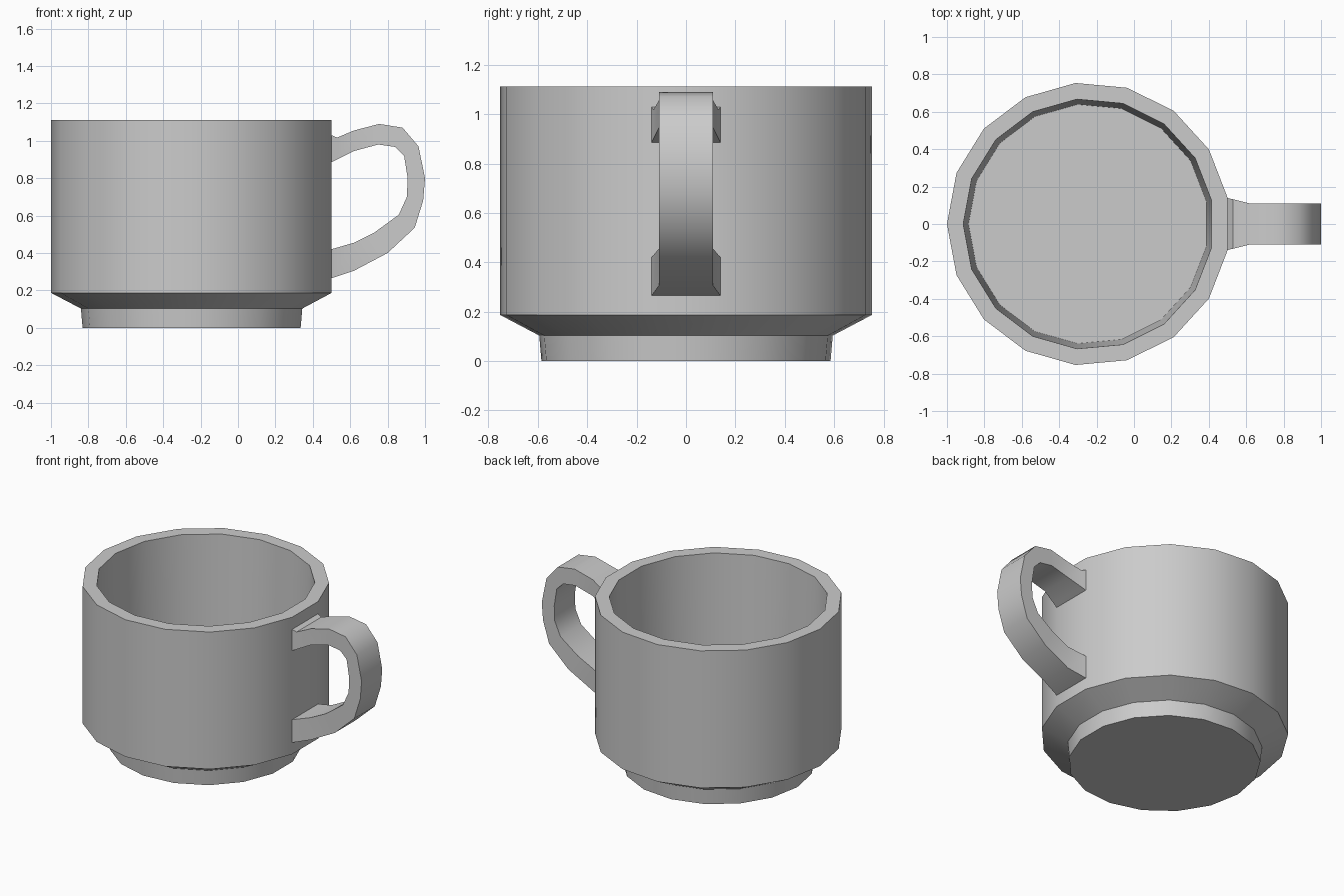
import bpy, bmesh
from math import pi, cos, sin, radians

if "Cube" in bpy.data.objects:
    bpy.data.objects.remove(bpy.data.objects["Cube"])

SIDES = 17
CX = -0.243


def finish(name, bm, angle):
    bmesh.ops.recalc_face_normals(bm, faces=bm.faces)
    mesh = bpy.data.meshes.new(name)
    bm.to_mesh(mesh)
    bm.free()
    obj = bpy.data.objects.new(name, mesh)
    bpy.context.collection.objects.link(obj)
    bpy.ops.object.select_all(action='DESELECT')
    obj.select_set(True)
    bpy.context.view_layer.objects.active = obj
    bpy.ops.object.shade_smooth_by_angle(angle=radians(angle))
    return obj


def bridge(bm, rings):
    for a, b in zip(rings, rings[1:]):
        n = len(a)
        for i in range(n):
            j = (i + 1) % n
            bm.faces.new((a[i], a[j], b[j], b[i]))
    bm.faces.new(rings[0])
    bm.faces.new(rings[-1])


# Cup: (radius, z) from the foot, up the outside, over the rim, to the inner floor
profile = [(0.588, 0), (0.597, 0.103), (0.757, 0.187), (0.757, 1.112),
           (0.67, 1.112), (0.642, 0.19)]
bm = bmesh.new()
rings = []
for r, z in profile:
    angles = [pi + 2 * pi * i / SIDES for i in range(SIDES)]
    rings.append([bm.verts.new((CX + r * cos(a), r * sin(a), z)) for a in angles])
bridge(bm, rings)
finish("cup_body", bm, 30)

# Handle: stations of (outer x, outer z, inner x, inner z, half width)
stations = [
    (0.50, 1.03, 0.50, 0.885, 0.139), (0.53, 1.017, 0.53, 0.90, 0.132),
    (0.62, 1.055, 0.62, 0.945, 0.11), (0.755, 1.09, 0.75, 0.98, 0.11),
    (0.88, 1.07, 0.84, 0.967, 0.11), (0.965, 0.97, 0.888, 0.92, 0.11),
    (1.00, 0.80, 0.907, 0.80, 0.11), (0.99, 0.68, 0.903, 0.70, 0.11),
    (0.945, 0.535, 0.86, 0.605, 0.11), (0.80, 0.40, 0.73, 0.51, 0.11),
    (0.62, 0.305, 0.62, 0.455, 0.11), (0.50, 0.265, 0.50, 0.42, 0.139),
]
bm = bmesh.new()
rings = [[bm.verts.new(p) for p in ((ox, -w, oz), (ox, w, oz), (ix, w, iz), (ix, -w, iz))]
         for ox, oz, ix, iz, w in stations]
bridge(bm, rings)
finish("handle", bm, 46)
